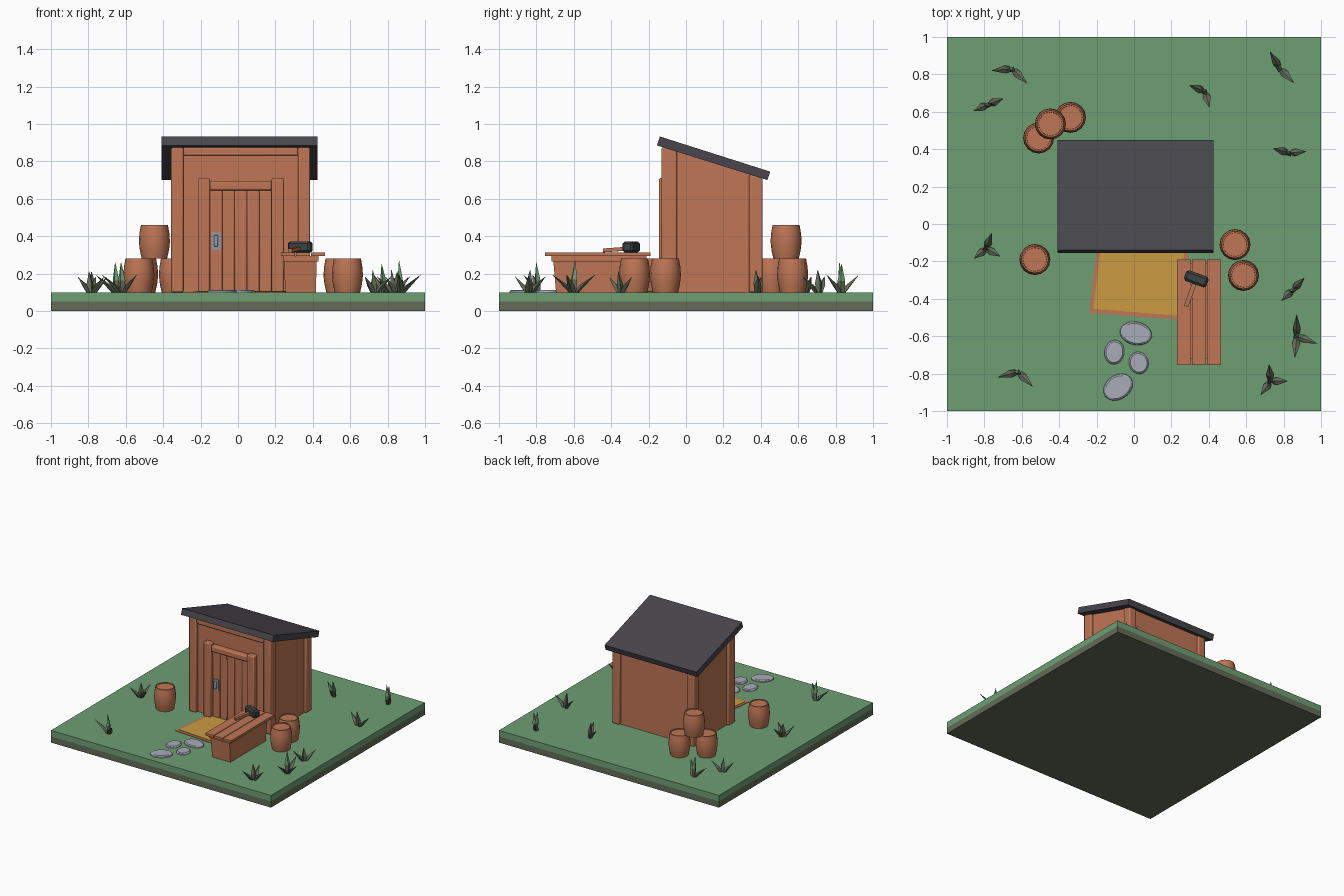
import bpy, bmesh, math
from mathutils import Vector, Matrix

cube = bpy.data.objects.get("Cube")
if cube:
    bpy.data.objects.remove(cube, do_unlink=True)


def material(name, code):
    srgb = [int(code[i:i + 2], 16) / 255 for i in (0, 2, 4)]
    col = [c / 12.92 if c < 0.04 else ((c + 0.055) / 1.055) ** 2.4 for c in srgb] + [1]
    m = bpy.data.materials.new(name)
    m.use_nodes = True
    m.diffuse_color = col
    m.node_tree.nodes["Principled BSDF"].inputs["Base Color"].default_value = col
    return m


GRASS = material("grass green", "6E9F74")
EARTH = material("dark olive", "636C58")
WOOD = material("red brown wood", "BF7655")
ROOF = material("charcoal roof", "48464B")
IRON = material("dark iron", "3C4246")
STONE = material("pale stone", "A9ABB9")
STRAW = material("straw yellow", "CC9C42")
METAL = material("steel", "8F9BA9")


def finish(name, bm, mats, bevel=0, smooth=False):
    bmesh.ops.recalc_face_normals(bm, faces=bm.faces)
    mesh = bpy.data.meshes.new(name)
    bm.to_mesh(mesh)
    bm.free()
    ob = bpy.data.objects.new(name, mesh)
    bpy.context.collection.objects.link(ob)
    for m in mats:
        mesh.materials.append(m)
    if bevel:
        mod = ob.modifiers.new("Bevel", "BEVEL")
        mod.width, mod.segments = bevel, 2
    if smooth:
        bpy.ops.object.select_all(action="DESELECT")
        ob.select_set(True)
        bpy.context.view_layer.objects.active = ob
        bpy.ops.object.shade_smooth_by_angle(angle=math.radians(40))
    return ob


def prism(name, outline, x0, x1, mat, bevel=0):
    """Extrude a (y, z) outline from x0 to x1."""
    bm = bmesh.new()
    a, b = [[bm.verts.new((x, y, z)) for y, z in outline] for x in (x0, x1)]
    bm.faces.new(a)
    bm.faces.new(b)
    for i in range(len(a)):
        j = (i + 1) % len(a)
        bm.faces.new((a[i], a[j], b[j], b[i]))
    return finish(name, bm, [mat], bevel, bool(bevel))


def box(name, x0, x1, y0, y1, z0, z1, mat, bevel=0):
    return prism(name, [(y0, z0), (y1, z0), (y1, z1), (y0, z1)], x0, x1, mat, bevel)


def loft(name, rings, sides, mats, turn=0, smooth=False, split=None):
    """Join elliptical rings (x, y, z, rx, ry); faces above ring 'split' use the second material."""
    bm = bmesh.new()
    rot = Matrix.Rotation(turn, 3, "Z")
    loops = []
    for x, y, z, rx, ry in rings:
        angles = [math.tau * i / sides for i in range(sides)]
        loops.append([bm.verts.new(Vector((x, y, z)) + rot @ Vector((rx * math.cos(t), ry * math.sin(t), 0)))
                      for t in angles])
    for k, (a, b) in enumerate(zip(loops, loops[1:])):
        for i in range(sides):
            j = (i + 1) % sides
            f = bm.faces.new((a[i], a[j], b[j], b[i]))
            f.material_index = int(split is not None and k >= split)
    bm.faces.new(loops[0])
    bm.faces.new(loops[-1])
    return finish(name, bm, mats, 0, smooth)


# Ground slab in two layers
G = 0.1
box("ground_earth", -1, 1, -1, 1, 0, 0.05, EARTH)
box("ground_grass", -1, 1, -1, 1, 0.05, G, GRASS)


# Shed walls, corner posts and sloping roof
def under_roof(y):
    return 0.885 - 0.3136 * (y + 0.155)


def roofed(name, x0, x1, y0, y1, bevel=0):
    outline = [(y0, G), (y1, G), (y1, under_roof(y1)), (y0, under_roof(y0))]
    return prism(name, outline, x0, x1, WOOD, bevel)


roofed("shed_walls", -0.335, 0.365, -0.1, 0.39)
for side, x in (("right", -0.357), ("left", 0.32)):
    roofed("front_post_" + side, x, x + 0.065, -0.13, -0.048, 0.008)
    roofed("back_post_" + side, x, x + 0.065, 0.337, 0.41, 0.008)
box("front_beam", -0.292, 0.32, -0.125, -0.06, 0.83, 0.875, WOOD, 0.008)
prism("roof", [(-0.14, 0.933), (0.45, 0.745), (0.435, 0.7), (-0.155, 0.885)], -0.41, 0.425, ROOF)

# Door with planks, frame and handle
for side, x in (("right", -0.215), ("left", 0.18)):
    box("door_post_" + side, x, x + 0.065, -0.145, -0.09, G, 0.71, WOOD, 0.008)
box("door_lintel", -0.15, 0.18, -0.14, -0.09, 0.645, 0.695, WOOD, 0.01)
PLANKS = 5
step = 0.33 / PLANKS
for i in range(PLANKS):
    x = -0.15 + i * step
    box(f"door_plank_{i + 1}", x, x + step, -0.116, -0.09, G, 0.645, WOOD, 0.007)
box("handle_plate", -0.143, -0.092, -0.123, -0.11, 0.33, 0.42, METAL)
box("handle_grip", -0.128, -0.106, -0.14, -0.12, 0.345, 0.405, METAL, 0.005)


# Doormat with border
def mat_plate(name, inset, top, mat):
    corners = [(-0.24 + inset, -0.475 + inset), (0.25 - inset, -0.512 + inset),
               (0.297 - inset, -0.1), (-0.195 + inset, -0.1)]
    bm = bmesh.new()
    face = bm.faces.new([bm.verts.new((x, y, G)) for x, y in corners])
    out = bmesh.ops.extrude_face_region(bm, geom=[face])["geom"]
    for v in out:
        if isinstance(v, bmesh.types.BMVert):
            v.co.z = top
    finish(name, bm, [mat])


mat_plate("doormat_border", 0, G + 0.004, WOOD)
mat_plate("doormat_centre", 0.022, G + 0.007, STRAW)

# Workbench: tapered body, ledge and three planks
body = box("bench_body", 0.245, 0.42, -0.71, -0.22, G, 0.275, WOOD)
for v in body.data.vertices:
    if v.co.z < 0.2:
        v.co.x += 0.008 if v.co.x < 0.3 else -0.003
        v.co.y += 0.015 if v.co.y < -0.5 else -0.015
box("bench_ledge", 0.24, 0.43, -0.72, -0.21, 0.265, 0.293, WOOD)
for i in range(3):
    x = 0.23 + i * 0.08
    box(f"bench_plank_{i + 1}", x, x + 0.075, -0.753, -0.19, 0.293, 0.312, WOOD)

# Hammer resting on the bench
head = box("hammer_head", -0.064, 0.064, -0.03, 0.03, -0.03, 0.03, IRON)
mod = head.modifiers.new("Bevel", "BEVEL")
mod.width, mod.segments = 0.012, 1
head.location = (0.333, -0.293, 0.342)
head.rotation_euler.z = math.radians(-20)
grip = box("hammer_handle", -0.012, 0.012, -0.16, 0, -0.01, 0.01, WOOD)
grip.location = (0.333, -0.29, 0.335)
grip.rotation_euler = (math.radians(4), 0, math.radians(-20))

# Barrels
PROFILE = [(0.068, 0), (0.078, 0.045), (0.083, 0.09), (0.08, 0.135), (0.072, 0.18), (0.064, 0.18), (0.063, 0.174)]
BARRELS = [(0.54, -0.11, G), (0.585, -0.275, G), (-0.53, -0.19, G),
           (-0.51, 0.46, G), (-0.34, 0.57, G), (-0.447, 0.535, G + 0.18)]
for i, (x, y, z) in enumerate(BARRELS):
    loft(f"barrel_{i + 1}", [(x, y, z + h, r, r) for r, h in PROFILE], 16, [WOOD], smooth=True)

# Stepping stones: centre, radii, turn in degrees
STONES = [(0.01, -0.585, 0.087, 0.062, -12), (-0.105, -0.685, 0.053, 0.066, -8),
          (0.025, -0.742, 0.052, 0.06, 15), (-0.085, -0.872, 0.085, 0.065, 35)]
for i, (x, y, rx, ry, turn) in enumerate(STONES):
    rings = [(x, y, G, rx, ry), (x, y, G + 0.007, rx * 0.97, ry * 0.97), (x, y, G + 0.013, rx * 0.85, ry * 0.85)]
    loft(f"stepping_stone_{i + 1}", rings, 18, [STONE], math.radians(turn))


# Grass tufts: one upright blade and several leaning ones
def blade(name, x, y, angle, reach, height, tipped):
    dx, dy = math.cos(angle), math.sin(angle)
    rings = []
    for t, wide in ((0, 0.016), (0.4, 0.021), (1, 0.001)):
        d = reach * t ** 1.3
        rings.append((x + dx * d, y + dy * d, G + height * t, wide * 0.8, wide))
    loft(name, rings, 4, [EARTH, GRASS], angle, split=1 if tipped else None)


# Position, height, then lean directions in degrees
TUFTS = [(-0.65, 0.83, 0.16, 185, 315), (-0.78, 0.64, 0.11, 205, 20), (0.38, 0.71, 0.12, 160, 285),
         (0.78, 0.83, 0.15, 120, 315), (0.83, 0.38, 0.12, 165, 5), (0.85, -0.35, 0.11, 225, 45),
         (0.87, -0.6, 0.17, 90, 340, 265), (0.73, -0.84, 0.12, 95, 0, 235),
         (-0.62, -0.79, 0.16, 195, 315), (-0.79, -0.13, 0.11, 70, 220, 330)]
for i, (x, y, h, *leans) in enumerate(TUFTS):
    blade(f"tuft_{i + 1}_centre", x, y, math.radians(leans[0] + 50), 0.012, h, h > 0.14)
    for k, lean in enumerate(leans):
        a = math.radians(lean)
        blade(f"tuft_{i + 1}_blade_{k + 1}", x + 0.015 * math.cos(a), y + 0.015 * math.sin(a),
              a, 0.5 * h + 0.015, 0.06 + 0.2 * h, False)
